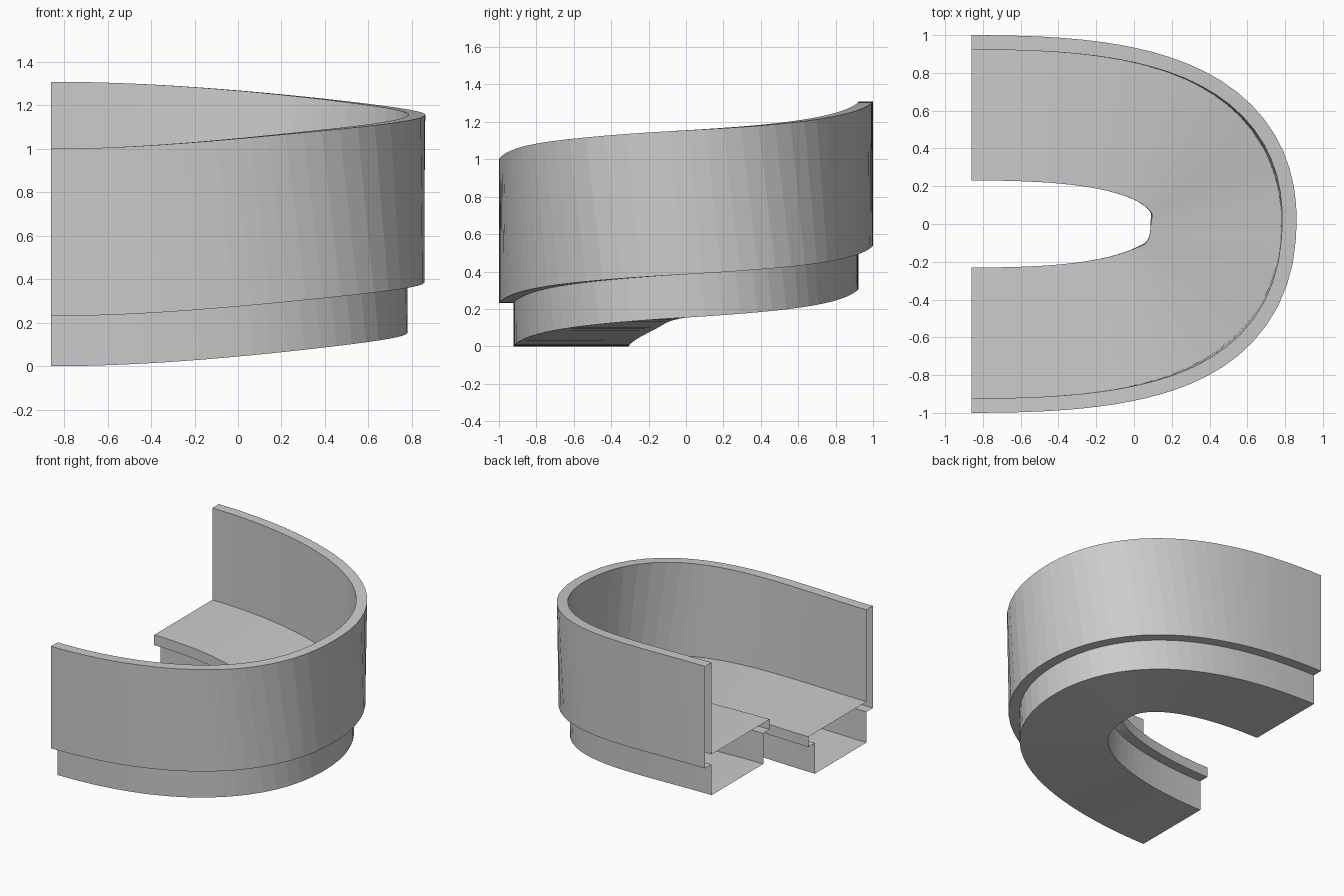
import bpy
import bmesh
from mathutils import Vector

cube = bpy.data.objects.get("Cube")
if cube:
    bpy.data.objects.remove(cube, do_unlink=True)

mat = bpy.data.materials.new("light_grey")
mat.use_nodes = True
grey = (0.6, 0.6, 0.6, 1)
mat.diffuse_color = grey
mat.node_tree.nodes["Principled BSDF"].inputs["Base Color"].default_value = grey

# Rising U-shaped path: front arm to the bend, then its half-turn copy
STEPS = 24
RISE = 0.308
front = [Vector(p) for p in ((-0.86, -0.615, 0), (-0.2, -0.615, 0),
                             (0.472, -0.565, 0.107), (0.472, 0, RISE / 2))]


def bezier(p, t):
    s = 1 - t
    pos = s**3 * p[0] + 3 * s * s * t * p[1] + 3 * s * t * t * p[2] + t**3 * p[3]
    tan = s * s * (p[1] - p[0]) + 2 * s * t * (p[2] - p[1]) + t * t * (p[3] - p[2])
    return pos, tan.normalized()


path = [bezier(front, i / STEPS) for i in range(STEPS + 1)]
for pos, tan in reversed(path[:-1]):
    path.append((Vector((pos.x, -pos.y, RISE - pos.z)),
                 Vector((-tan.x, tan.y, tan.z))))

# Cross-section in units of the wall thickness: (outward, up)
U = 1 / 13
profile = [(5, 13), (5, 3), (4, 3), (4, 0), (-4, 0), (-4, 3),
           (-5, 3), (-5, 4), (4, 4), (4, 13)]

# Hollow channel with a deck and a tall outer wall, open at both ends
bm = bmesh.new()
rings = []
for pos, tan in path:
    side = tan.cross(Vector((0, 0, 1))).normalized()
    up = side.cross(tan)
    rings.append([bm.verts.new(pos + side * a * U + up * b * U) for a, b in profile])
n = len(profile)
for r, s in zip(rings, rings[1:]):
    for i in range(n):
        j = (i + 1) % n
        bm.faces.new((r[i], r[j], s[j], s[i]))
bmesh.ops.recalc_face_normals(bm, faces=bm.faces)

mesh = bpy.data.meshes.new("curved_walled_ramp")
bm.to_mesh(mesh)
bm.free()
mesh.materials.append(mat)
obj = bpy.data.objects.new("curved_walled_ramp", mesh)
bpy.context.collection.objects.link(obj)
